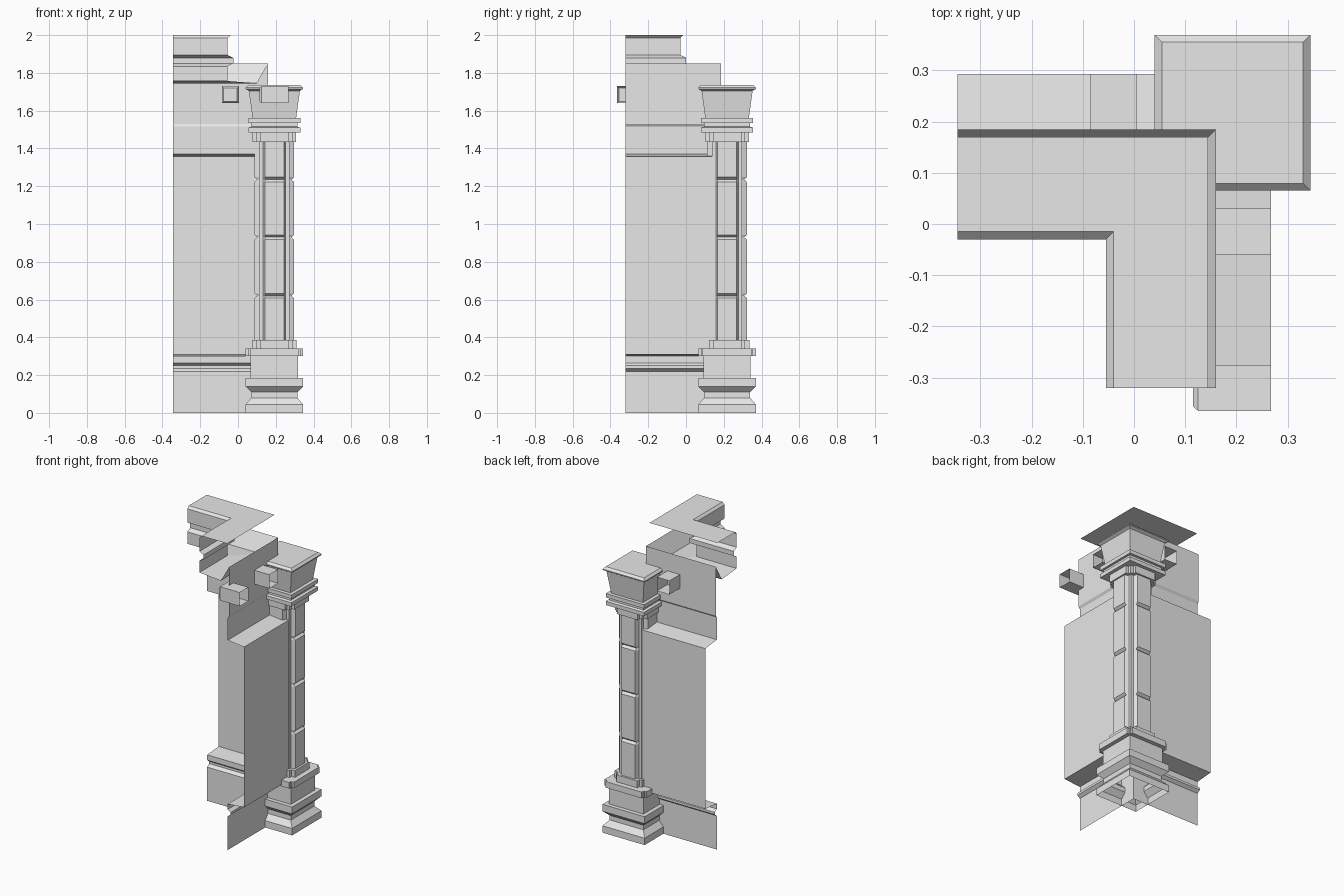
import bpy
import bmesh

old = bpy.data.objects.get("Cube")
if old:
    bpy.data.objects.remove(old, do_unlink=True)

stone = bpy.data.materials.new("grey stone")
stone.use_nodes = True
GREY = (0.8, 0.8, 0.8, 1)
stone.diffuse_color = GREY
stone.node_tree.nodes["Principled BSDF"].inputs["Base Color"].default_value = GREY

SHIFT = 0.025                 # y offset of the corner diagonal
END_X, END_Y = -0.345, -0.32  # open ends of the two wall wings
CX, CY = 0.1925, 0.2175       # column axis


def finish(name, bm):
    mesh = bpy.data.meshes.new(name)
    bm.to_mesh(mesh)
    bm.free()
    mesh.materials.append(stone)
    obj = bpy.data.objects.new(name, mesh)
    bpy.context.scene.collection.objects.link(obj)
    return obj


def corner_sweep(name, profile, flip=False):
    """Sweep an open (distance, height) profile round the mitred corner."""
    bm = bmesh.new()
    rows = []
    for d, z in profile:
        path = [(END_X, d + SHIFT), (d, d + SHIFT), (d, END_Y)]
        rows.append([bm.verts.new((x, y, z)) for x, y in path])
    for low, high in zip(rows, rows[1:]):
        for i in range(2):
            quad = [low[i + 1], low[i], high[i], high[i + 1]]
            bm.faces.new(quad[::-1] if flip else quad)
    finish(name, bm)


def square(h):
    return [(h, -h), (h, h), (-h, h), (-h, -h)]


def cross(h, outer, inner, core):
    """Square core with a raised arm on each side."""
    pts = []
    quarter = [(h, -outer), (h, outer), (core, inner), (core, core), (inner, core)]
    for cos, sin in ((1, 0), (0, 1), (-1, 0), (0, -1)):
        pts += [(x * cos - y * sin, x * sin + y * cos) for x, y in quarter]
    return pts


def loft(name, rings, bottom=True):
    """Stack outlines (points, height) about the column axis."""
    bm = bmesh.new()
    loops = [[bm.verts.new((CX + x, CY + y, z)) for x, y in pts] for pts, z in rings]
    for a, b in zip(loops, loops[1:]):
        for i in range(len(a)):
            j = (i + 1) % len(a)
            bm.faces.new((a[i], a[j], b[j], b[i]))
    bm.faces.new(loops[-1])
    if bottom:
        bm.faces.new(loops[0][::-1])
    finish(name, bm)


# Wall: plinth, small moulding, projecting panel, frieze
corner_sweep("wall", [
    (0.15, 0), (0.15, 0.22), (0.17, 0.235), (0.17, 0.25), (0.15, 0.265),
    (0.15, 0.3), (0.268, 0.31), (0.268, 1.357), (0.15, 1.37),
    (0.15, 1.515), (0.16, 1.53), (0.16, 1.85)])

# Cornice: gutter folded behind the frieze, inner mouldings, flat coping
corner_sweep("cornice", [
    (0.16, 1.85), (0.1, 1.745), (-0.055, 1.757), (-0.055, 1.835),
    (-0.025, 1.85), (-0.025, 1.88), (-0.055, 1.895), (-0.055, 1.985),
    (-0.04, 2), (0.145, 2)], flip=True)

# Column base
loft("column_base", [(square(h), z) for h, z in [
    (0.152, 0), (0.152, 0.045), (0.122, 0.08), (0.122, 0.11),
    (0.152, 0.14), (0.152, 0.185), (0.125, 0.185), (0.125, 0.3)]], bottom=False)
loft("base_ledge", [(cross(0.152, 0.13, 0.13, 0.138), z) for z in (0.3, 0.34)])
loft("base_collar", [(cross(0.118, 0.075, 0.075, 0.095), z) for z in (0.34, 0.385)])

# Shaft with raised strips, notched at the panel joints
arm = lambda h: cross(h, 0.05, 0.06, 0.08)
shaft = [(arm(0.105), 0.385)]
for z in (0.62, 0.93, 1.235):
    shaft += [(arm(0.105), z - 0.013), (arm(0.09), z), (arm(0.105), z + 0.013)]
shaft.append((arm(0.105), 1.44))
loft("column_shaft", shaft)

# Capital
loft("capital_collar", [(cross(0.115, 0.075, 0.075, 0.095), z) for z in (1.435, 1.485)])
loft("capital", [(square(h), z) for h, z in [
    (0.138, 1.485), (0.138, 1.51), (0.122, 1.515), (0.122, 1.535),
    (0.138, 1.535), (0.138, 1.56), (0.115, 1.56), (0.135, 1.705),
    (0.152, 1.715), (0.152, 1.722), (0.138, 1.736)]])


# Hollow square brackets through the frieze, open at the front
def bracket(name, centre, along_x):
    bm = bmesh.new()
    loops = []
    for d, h in ((0.268, 0.045), (0.125, 0.045), (0.115, 0.036)):
        loop = []
        for s, t in square(h):
            p = (centre + s, d + SHIFT) if along_x else (d, centre + s)
            loop.append(bm.verts.new((*p, 1.685 + t)))
        loops.append(loop)
    for a, b in zip(loops, loops[1:]):
        for i in range(4):
            j = (i + 1) % 4
            bm.faces.new((a[i], a[j], b[j], b[i]))
    bm.faces.new(loops[-1])
    if not along_x:
        bmesh.ops.reverse_faces(bm, faces=bm.faces[:])
    finish(name, bm)


bracket("back_bracket", -0.04, True)
bracket("side_bracket_near", -0.015, False)
bracket("side_bracket_far", -0.32, False)
